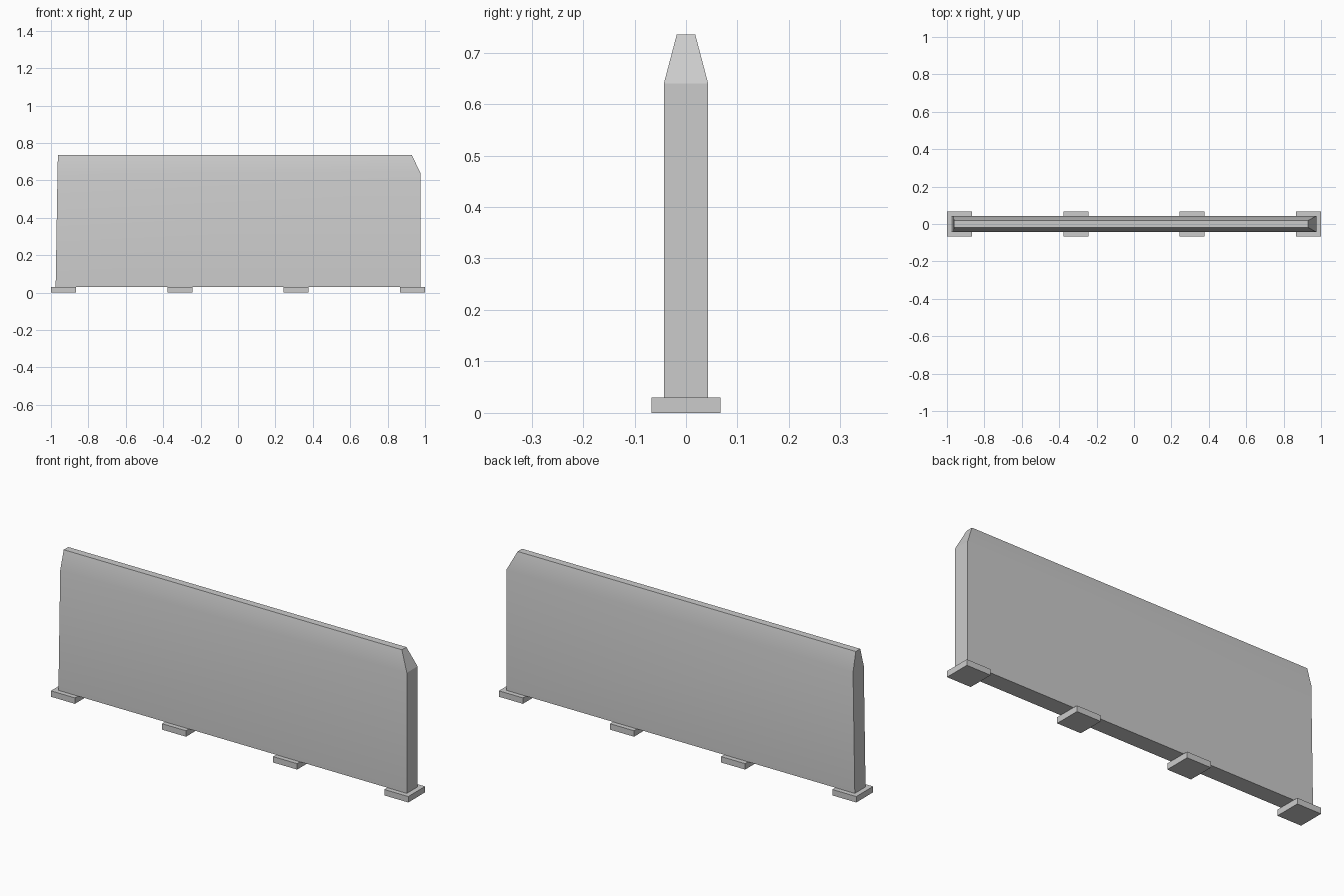
import bpy, bmesh

cube = bpy.data.objects.get("Cube")
if cube:
    bpy.data.objects.remove(cube, do_unlink=True)

grey = bpy.data.materials.new("concrete_grey")
grey.use_nodes = True
COLOUR = (0.6, 0.6, 0.6, 1)
grey.diffuse_color = COLOUR
grey.node_tree.nodes["Principled BSDF"].inputs["Base Color"].default_value = COLOUR


def finish(name, bm):
    bmesh.ops.recalc_face_normals(bm, faces=bm.faces)
    mesh = bpy.data.meshes.new(name)
    bm.to_mesh(mesh)
    bm.free()
    mesh.materials.append(grey)
    obj = bpy.data.objects.new(name, mesh)
    bpy.context.collection.objects.link(obj)
    return obj


# Wall panel: stacked rings, each (z, left x, right x, half depth)
bm = bmesh.new()
rings = []
for z, left, right, half in ((0.03, -0.975, 0.975, 0.043),
                             (0.64, -0.965, 0.975, 0.043),
                             (0.735, -0.963, 0.93, 0.018)):
    corners = ((left, -half), (right, -half), (right, half), (left, half))
    rings.append([bm.verts.new((x, y, z)) for x, y in corners])
for low, high in zip(rings, rings[1:]):
    for i in range(4):
        j = (i + 1) % 4
        bm.faces.new((low[i], low[j], high[j], high[i]))
bm.faces.new(rings[0][::-1])
bm.faces.new(rings[-1])
wall = finish("wall_panel", bm)

# Soft shading where the long sides lean in, crisp edges elsewhere
bpy.ops.object.select_all(action="DESELECT")
wall.select_set(True)
bpy.context.view_layer.objects.active = wall
bpy.ops.object.shade_smooth_by_angle(angle=0.35)

# Four evenly spaced feet
FOOT, HEIGHT = 0.134, 0.03
for i in range(4):
    bm = bmesh.new()
    bmesh.ops.create_cube(bm, size=1)
    bmesh.ops.scale(bm, vec=(FOOT, FOOT, HEIGHT), verts=bm.verts)
    x = (1 - FOOT / 2) * (2 * i / 3 - 1)
    bmesh.ops.translate(bm, vec=(x, 0, HEIGHT / 2), verts=bm.verts)
    finish(f"foot_{i + 1}", bm)
